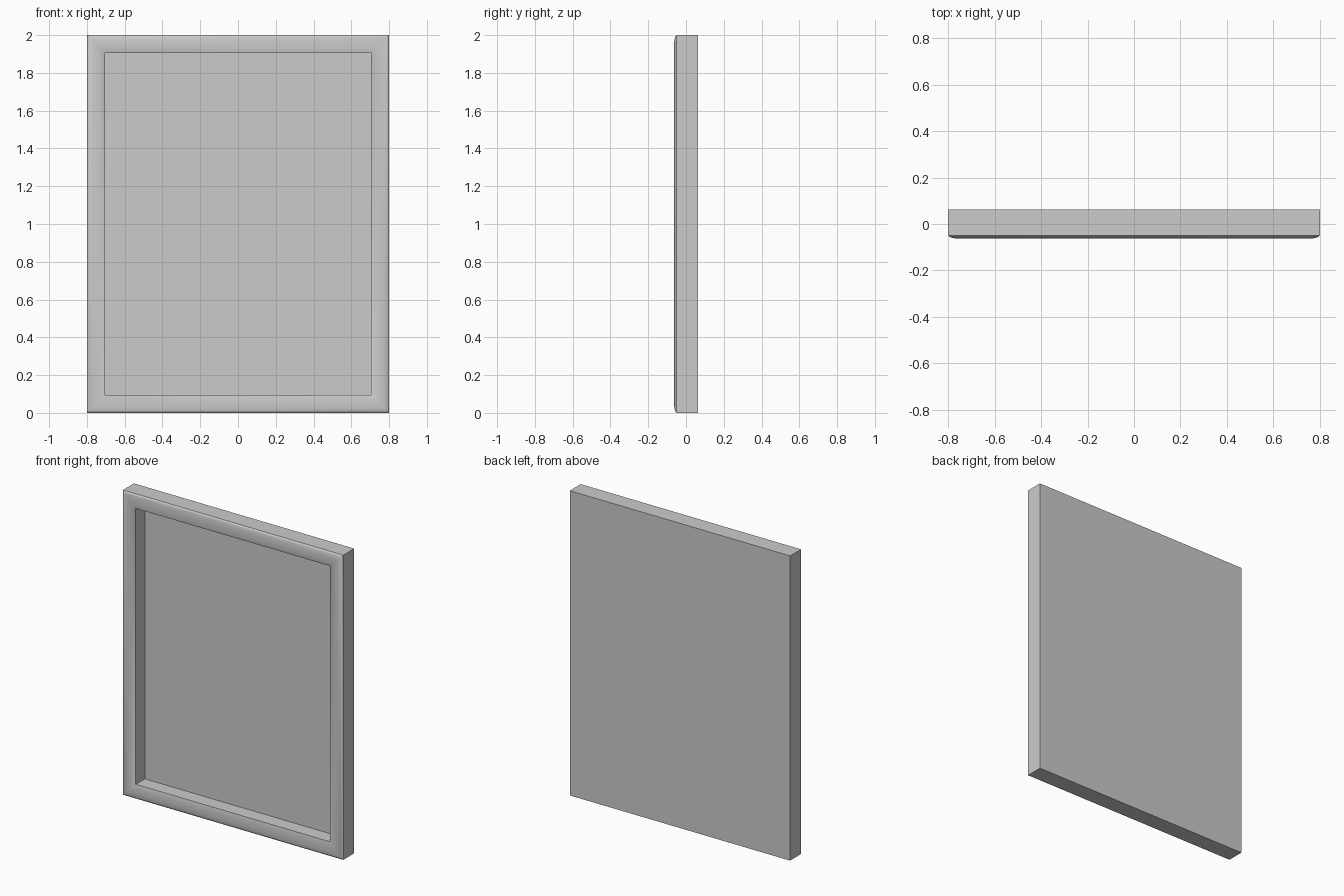
import bpy, bmesh

if "Cube" in bpy.data.objects:
    bpy.data.objects.remove(bpy.data.objects["Cube"])

W, H = 0.80, 2.0          # half width, height
BACK, PANEL_Y = 0.063, 0.04
BORDER = 0.095


def rect(bm, inset, y):
    """Rectangle of verts, inset from the outer outline, at depth y."""
    x, lo, hi = W - inset, inset, H - inset
    return [bm.verts.new(p) for p in
            ((-x, y, lo), (x, y, lo), (x, y, hi), (-x, y, hi))]


def finish(bm, name):
    me = bpy.data.meshes.new(name)
    bm.to_mesh(me)
    bm.free()
    ob = bpy.data.objects.new(name, me)
    bpy.context.collection.objects.link(ob)
    return ob


# Frame: cross-section (inset, depth) swept round the mitred outline
profile = [(0, BACK), (0, -0.050), (0.005, -0.0545), (0.012, -0.058),
           (0.022, -0.0608), (0.034, -0.0625), (0.048, -0.063),
           (0.062, -0.0625), (0.075, -0.0608), (0.086, -0.058),
           (BORDER, -0.054), (BORDER, PANEL_Y)]
bm = bmesh.new()
rings = [rect(bm, *p) for p in profile]
for a, b in zip(rings, rings[1:]):
    for i in range(4):
        j = (i + 1) % 4
        bm.faces.new((a[i], a[j], b[j], b[i]))
bm.faces.new(rings[0][::-1])      # flat backing
frame = finish(bm, "frame")

# Recessed panel
bm = bmesh.new()
bm.faces.new(rect(bm, BORDER, PANEL_Y))
finish(bm, "panel")

# Smooth the rounded moulding, keep hard edges
bpy.context.view_layer.objects.active = frame
frame.select_set(True)
bpy.ops.object.shade_smooth_by_angle(angle=0.6)
